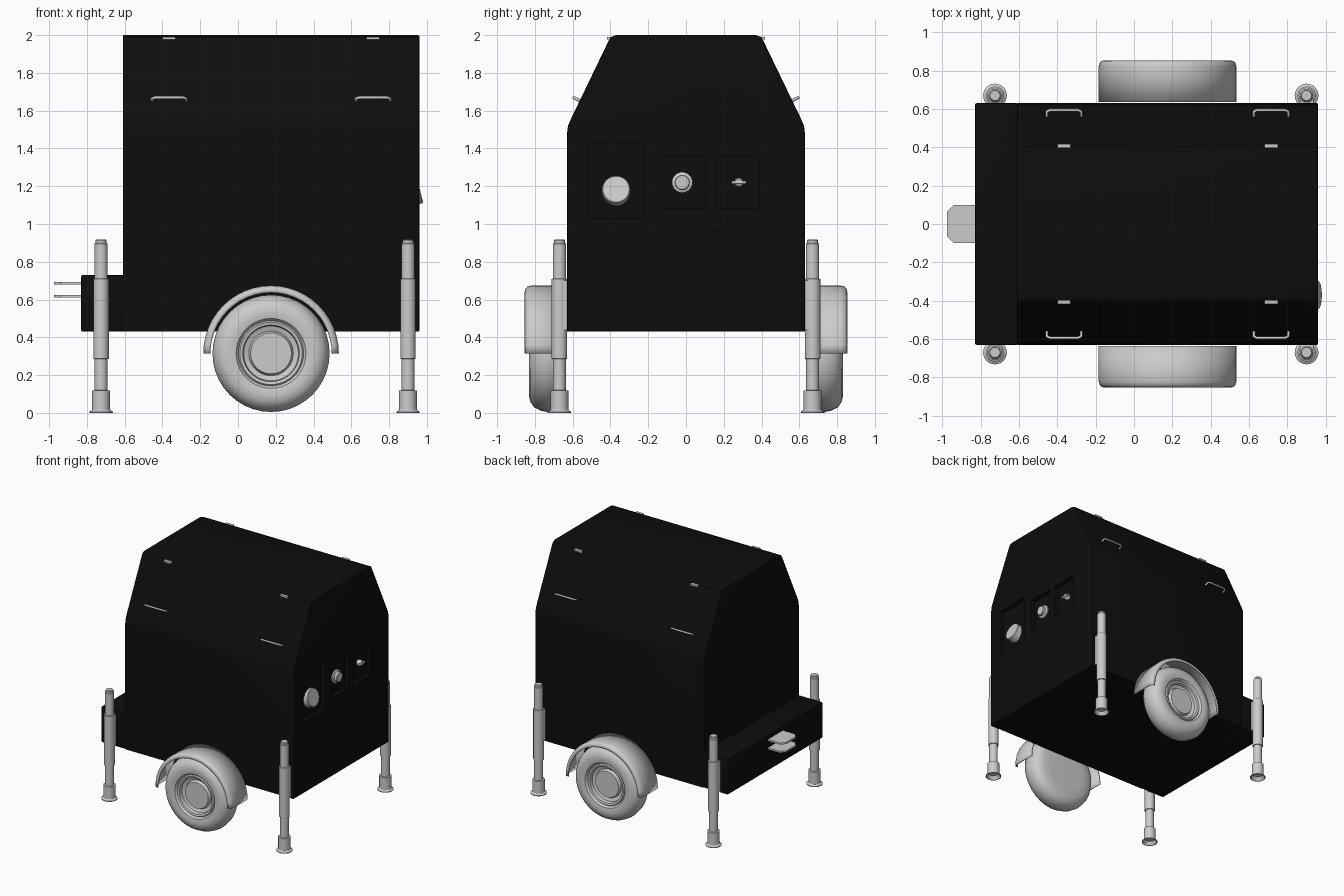
import bpy, bmesh, math
from mathutils import Matrix, Vector

if "Cube" in bpy.data.objects:
    bpy.data.objects.remove(bpy.data.objects["Cube"])


def material(name, value):
    m = bpy.data.materials.new(name)
    m.use_nodes = True
    col = (value, value, value, 1)
    m.diffuse_color = col
    m.node_tree.nodes["Principled BSDF"].inputs["Base Color"].default_value = col
    return m


BLACK = material("black paint", 0.004)
GREY = material("light grey metal", 0.6)


def activate(ob):
    bpy.ops.object.select_all(action="DESELECT")
    ob.select_set(True)
    bpy.context.view_layer.objects.active = ob


def finish(bm, name, mat, smooth=True):
    bmesh.ops.recalc_face_normals(bm, faces=bm.faces[:])
    me = bpy.data.meshes.new(name)
    bm.to_mesh(me)
    bm.free()
    me.materials.append(mat)
    ob = bpy.data.objects.new(name, me)
    bpy.context.collection.objects.link(ob)
    if smooth:
        activate(ob)
        bpy.ops.object.shade_smooth_by_angle(angle=math.radians(35))
    return ob


def box(name, lo, hi, mat, bevel=0):
    lo, hi = Vector(lo), Vector(hi)
    bm = bmesh.new()
    bmesh.ops.create_cube(bm, size=1, matrix=Matrix.Translation((lo + hi) / 2)
                          @ Matrix.Diagonal((*(hi - lo), 1)))
    if bevel:
        bmesh.ops.bevel(bm, geom=bm.edges[:], offset=bevel, segments=2,
                        profile=0.5, affect="EDGES")
    return finish(bm, name, mat, bool(bevel))


def prism(name, outline, shift, mat, bevel=0):
    """Extrude a closed outline of 3D points along shift."""
    bm = bmesh.new()
    face = bm.faces.new([bm.verts.new(p) for p in outline])
    ext = bmesh.ops.extrude_face_region(bm, geom=[face], use_keep_orig=True)
    verts = [v for v in ext["geom"] if isinstance(v, bmesh.types.BMVert)]
    bmesh.ops.translate(bm, verts=verts, vec=shift)
    if bevel:
        rim = [e for e in bm.edges if abs((e.verts[0].co - e.verts[1].co).dot(Vector(shift))) < 1e-6]
        bmesh.ops.bevel(bm, geom=rim, offset=bevel, segments=2, profile=0.5, affect="EDGES")
    return finish(bm, name, mat)


def lathe(name, profile, matrix, mat, n=32):
    """Spin (radius, height) points around z, then place with matrix."""
    bm = bmesh.new()
    vs = [bm.verts.new((r, 0, h)) for r, h in profile]
    edges = [bm.edges.new(pair) for pair in zip(vs, vs[1:])]
    bmesh.ops.spin(bm, geom=vs + edges, cent=(0, 0, 0), axis=(0, 0, 1),
                   angle=math.tau, steps=n, use_merge=True)
    bmesh.ops.remove_doubles(bm, verts=bm.verts[:], dist=1e-5)
    bmesh.ops.transform(bm, matrix=matrix, verts=bm.verts[:])
    return finish(bm, name, mat)


def tube(name, points, radius, mat):
    cu = bpy.data.curves.new(name, "CURVE")
    cu.dimensions = "3D"
    cu.bevel_depth, cu.bevel_resolution, cu.use_fill_caps = radius, 2, True
    sp = cu.splines.new("POLY")
    sp.points.add(len(points) - 1)
    for p, co in zip(sp.points, points):
        p.co = (*co, 1)
    cu.materials.append(mat)
    ob = bpy.data.objects.new(name, cu)
    bpy.context.collection.objects.link(ob)
    return ob


# Cabinet with sloping hood sides
half = [(0.63, 0.43), (0.63, 1.48), (0.625, 1.52), (0.605, 1.565),
        (0.412, 1.965), (0.398, 1.99), (0.37, 2.0)]
outline = half + [(-y, z) for y, z in reversed(half)]
cabinet = prism("cabinet", [(-0.61, y, z) for y, z in outline], (1.57, 0, 0), BLACK, 0.006)

# Recessed control bays in the end wall
for y0, y1, z0, z1 in [(-0.52, -0.22, 1.03, 1.43), (-0.13, 0.10, 1.085, 1.36),
                       (0.16, 0.39, 1.085, 1.36)]:
    cutter = box("bay_cutter", (0.92, y0, z0), (1.1, y1, z1), BLACK)
    cutter.hide_render = True
    mod = cabinet.modifiers.new("bay", "BOOLEAN")
    mod.operation, mod.solver, mod.object = "DIFFERENCE", "EXACT", cutter
    activate(cabinet)
    bpy.ops.object.modifier_apply(modifier=mod.name)
    bpy.data.objects.remove(cutter)

# Controls inside the bays
ALONG_X = Matrix.Rotation(math.pi / 2, 4, "Y")
lathe("socket_cap", [(0, -0.05), (0.075, -0.05), (0.075, 0.012), (0.07, 0.018), (0, 0.018)],
      Matrix.Translation((0.945, -0.37, 1.18)) @ Matrix.Rotation(-0.25, 4, "Y") @ ALONG_X, GREY)
lathe("round_knob", [(0.055, -0.03), (0.055, 0), (0.04, 0.006), (0.04, 0.025), (0.036, 0.03), (0, 0.03)],
      Matrix.Translation((0.93, -0.02, 1.22)) @ ALONG_X, GREY)
lathe("latch_hub", [(0.025, -0.03), (0.025, 0.015), (0.018, 0.025), (0, 0.025)],
      Matrix.Translation((0.93, 0.28, 1.22)) @ ALONG_X, GREY, 16)
box("latch_lever", (0.94, 0.24, 1.212), (0.96, 0.32, 1.228), GREY, 0.004)

# Drawbar box and hitch plates
box("drawbar_box", (-0.83, -0.63, 0.43), (-0.6, 0.63, 0.73), BLACK, 0.008)
for name, z in [("lower_hitch_plate", 0.61), ("upper_hitch_plate", 0.68)]:
    prism(name, [(-0.82, -0.1, z), (-0.94, -0.1, z), (-0.975, -0.065, z),
                 (-0.975, 0.065, z), (-0.94, 0.1, z), (-0.82, 0.1, z)], (0, 0, 0.014), GREY)

# Wheels and fenders
tyre = [(0.17, 0.17), (0.185, 0.19), (0.22, 0.197), (0.255, 0.19), (0.285, 0.17), (0.303, 0.135),
        (0.31, 0.1), (0.303, 0.055), (0.28, 0.02), (0.24, 0.003), (0.17, 0), (0, 0)]
rim = [(0, 0.165), (0.108, 0.165), (0.113, 0.155), (0.118, 0.14), (0.145, 0.15),
       (0.15, 0.178), (0.165, 0.182), (0.175, 0.17)]
guard = [(0.355, 0.0), (0.355, 0.185), (0.35, 0.203), (0.34, 0.212), (0.322, 0.215)]
AXLE = (0.175, 0.315)
for side, label in [(1, "back"), (-1, "front")]:
    place = Matrix.Translation((AXLE[0], side * 0.635, AXLE[1])) @ Matrix.Rotation(-side * math.pi / 2, 4, "X")
    lathe(label + "_tyre", tyre, place, GREY, 40)
    lathe(label + "_wheel_rim", rim, place, GREY, 40)
    bm = bmesh.new()
    vs = [bm.verts.new((AXLE[0] + r, side * (0.635 + h), AXLE[1])) for r, h in guard]
    es = [bm.edges.new(pair) for pair in zip(vs, vs[1:])]
    bmesh.ops.spin(bm, geom=vs + es, cent=(AXLE[0], 0, AXLE[1]), axis=(0, -1, 0),
                   angle=math.pi, steps=24)
    fender = finish(bm, label + "_fender", GREY)
    solid = fender.modifiers.new("thickness", "SOLIDIFY")
    solid.thickness, solid.offset = 0.008, 0

# Corner jack legs with brackets
leg = [(0, 0.03), (0.04, 0.03), (0.056, 0), (0.062, 0), (0.062, 0.006), (0.047, 0.015), (0.047, 0.118),
       (0.034, 0.12), (0.034, 0.285), (0.041, 0.287), (0.041, 0.708), (0.035, 0.712),
       (0.035, 0.895), (0.03, 0.9), (0.03, 0.912), (0.026, 0.917), (0, 0.917)]
for x, end in [(-0.725, "right"), (0.9, "left")]:
    for side, label in [(1, "back"), (-1, "front")]:
        name = label + "_" + end
        lathe(name + "_jack_leg", leg, Matrix.Translation((x, side * 0.67, 0)), GREY, 24)
        ys = sorted((side * 0.628, side * 0.67))
        box(name + "_jack_bracket", (x - 0.035, ys[0], 0.44), (x + 0.035, ys[1], 0.7), GREY)

# Hood handles and hinges
for x, end in [(-0.365, "right"), (0.715, "left")]:
    for side, label in [(1, "back"), (-1, "front")]:
        name = label + "_" + end
        path = [(-0.09, 0.555, 1.65), (-0.09, 0.585, 1.664), (-0.075, 0.594, 1.669)]
        path += [(-a, b, c) for a, b, c in reversed(path)]
        tube(name + "_handle", [(x + a, side * b, c) for a, b, c in path], 0.008, GREY)
        ys = sorted((side * 0.39, side * 0.417))
        box(name + "_hinge", (x - 0.035, ys[0], 1.977), (x + 0.035, ys[1], 1.99), GREY)
